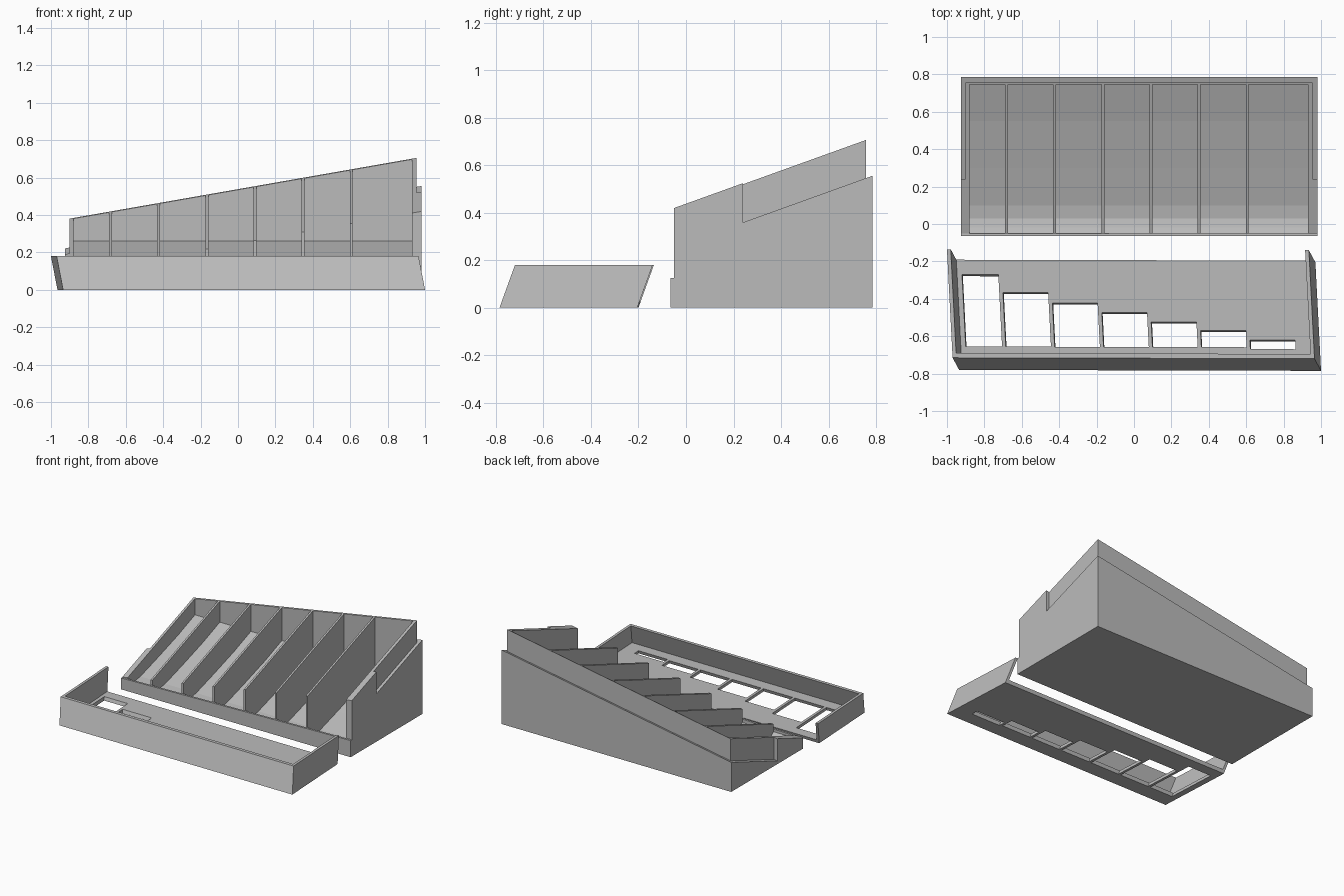
import bpy, bmesh
from mathutils import Matrix

if "Cube" in bpy.data.objects:
    bpy.data.objects.remove(bpy.data.objects["Cube"])

grey = bpy.data.materials.new("plain grey")
grey.diffuse_color = (0.5, 0.5, 0.5, 1)
grey.use_nodes = True
grey.node_tree.nodes["Principled BSDF"].inputs["Base Color"].default_value = grey.diffuse_color


def make(name, bm, helper=False):
    bmesh.ops.recalc_face_normals(bm, faces=bm.faces)
    me = bpy.data.meshes.new(name)
    bm.to_mesh(me)
    bm.free()
    me.materials.append(grey)
    ob = bpy.data.objects.new(name, me)
    bpy.context.collection.objects.link(ob)
    ob.hide_render = helper
    ob.hide_viewport = False
    return ob


def add_block(bm, x0, x1, y0, y1, top, z0=0.0):
    """Block whose top corners follow top(x, y)."""
    c = [(x0, y0), (x1, y0), (x1, y1), (x0, y1)]
    lo = [bm.verts.new((x, y, z0)) for x, y in c]
    hi = [bm.verts.new((x, y, top(x, y))) for x, y in c]
    bm.faces.new(lo[::-1])
    bm.faces.new(hi)
    for i in range(4):
        j = (i + 1) % 4
        bm.faces.new((lo[i], lo[j], hi[j], hi[i]))


def block(name, *args, helper=False, **kw):
    bm = bmesh.new()
    add_block(bm, *args, **kw)
    return make(name, bm, helper)


def add_prism(bm, profile, x0, x1):
    """Extrude a (y, z) profile along x."""
    a = [bm.verts.new((x0, y, z)) for y, z in profile]
    b = [bm.verts.new((x1, y, z)) for y, z in profile]
    bm.faces.new(a)
    bm.faces.new(b[::-1])
    for i in range(len(a)):
        j = (i + 1) % len(a)
        bm.faces.new((a[j], a[i], b[i], b[j]))


def cut(ob, other, op):
    m = ob.modifiers.new(op.lower(), 'BOOLEAN')
    m.operation, m.object, m.solver = op, other, 'EXACT'
    bpy.context.view_layer.objects.active = ob
    bpy.ops.object.modifier_apply(modifier=m.name)
    bpy.data.objects.remove(other)


# Double-sloped rim, and the parallel ledge the cover rests on
def rim(x, y):
    return 0.415 + 0.36 * (y + 0.05) + 0.175 * (x - 0.955)


def ledge(x, y):
    return 0.555 + 0.36 * (y - 0.785) + 0.175 * (x - 0.98)


# Compartment case
case = block("case", -0.925, 0.98, -0.05, 0.24, rim)
cut(case, block("upper_case", -0.90, 0.955, 0.2, 0.757, rim, helper=True), 'UNION')
cut(case, block("ledge_case", -0.925, 0.98, 0.24, 0.785, ledge, helper=True), 'UNION')

# Bays with a scooped, rising floor
floor = [(-0.1, 0.07), (-0.05, 0.07), (-0.02, 0.045), (0.03, 0.035), (0.1, 0.045),
         (0.3, 0.105), (0.55, 0.185), (0.747, 0.26), (0.747, 1.0), (-0.1, 1.0)]
dividers = [-0.682 + 0.2575 * i for i in range(6)]
left = [-0.88] + [d + 0.008 for d in dividers]
right = [d - 0.008 for d in dividers] + [0.93]
bm = bmesh.new()
for x0, x1 in zip(left, right):
    add_prism(bm, floor, x0, x1)
cut(case, make("bay_cutter", bm, True), 'DIFFERENCE')

# Low strip along the front of the case
block("front_strip", -0.925, 0.98, -0.065, -0.05,
      lambda x, y: 0.085 + 0.04 * (x + 0.925) / 1.905)

# Cover tray: built square, then sheared into its leaning position
W, D, H, T = 1.935, 0.58, 0.18, 0.025
cover = block("cover", 0, W, 0, D, lambda x, y: H)
cut(cover, block("tray_cutter", 0.02, W - 0.02, 0.025, D + 0.1,
                 lambda x, y: H + 0.1, z0=T, helper=True), 'DIFFERENCE')

# Stepped windows through the cover plate
depth = [0.501, 0.406, 0.351, 0.301, 0.251, 0.206, 0.156]
bm = bmesh.new()
for i, v in enumerate(depth):
    u0 = 0.26 + 0.2615 * (i - 1)
    add_block(bm, max(u0, 0.046), u0 + 0.242, 0.106 if i == 6 else 0.116, v,
              lambda x, y: 0.1, z0=-0.1)
cut(cover, make("window_cutter", bm, True), 'DIFFERENCE')
cover.data.transform(Matrix(((1, -0.052, -0.194, -0.935),
                             (-0.0026, 1, 0.361, -0.78),
                             (0, 0, 1, 0),
                             (0, 0, 0, 1))))
